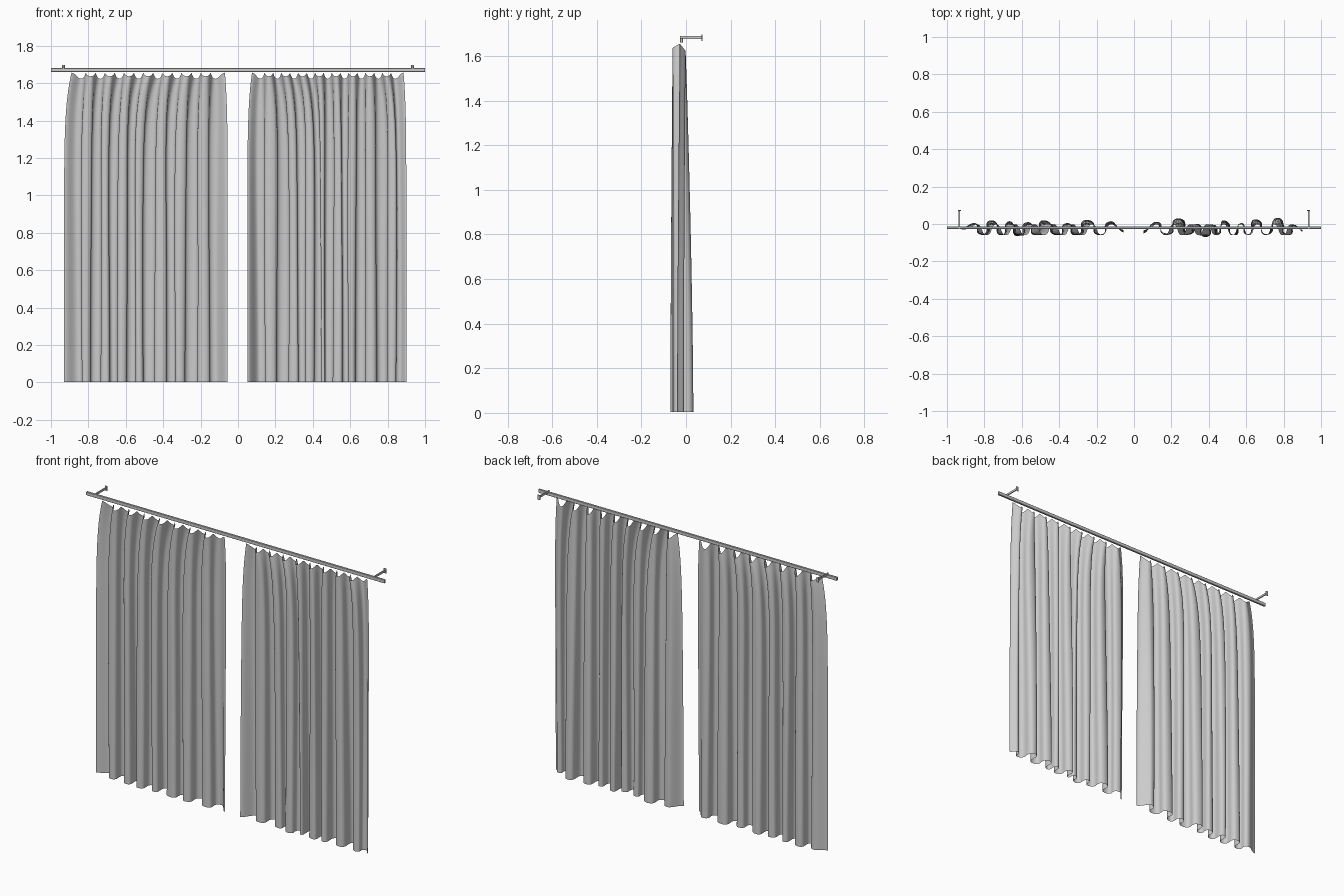
import bpy, bmesh, math

if "Cube" in bpy.data.objects:
    bpy.data.objects.remove(bpy.data.objects["Cube"])


def box(name, lo, hi, bevel=0.0):
    """Axis-aligned box from two corners, optionally bevelled."""
    bm = bmesh.new()
    bmesh.ops.create_cube(bm, size=1)
    for v in bm.verts:
        v.co = [(a + b) / 2 + c * (b - a) for a, b, c in zip(lo, hi, v.co)]
    if bevel:
        bmesh.ops.bevel(bm, geom=bm.edges[:], offset=bevel, segments=1, affect='EDGES')
    return finish(name, bm)


def finish(name, bm):
    me = bpy.data.meshes.new(name)
    bm.to_mesh(me)
    bm.free()
    ob = bpy.data.objects.new(name, me)
    bpy.context.collection.objects.link(ob)
    return ob


def curtain(name, folds, top_left, top_right, rows=44, steps=16):
    """Pleated sheet: even pleats at the heading relax into the given folds at the hem."""
    n = len(folds) - 1
    bm = bmesh.new()
    grid = []
    for r in range(rows + 1):
        h = (r / rows) ** 0.7              # 0 hem, 1 heading, denser near the top
        gather = h ** 10                   # tight gather near the heading
        rise = h ** 1.5
        pts = []
        for i, (x, y) in enumerate(folds):
            tx = top_left + (top_right - top_left) * i / n
            end = i in (0, n)
            ty = -0.028 if end else (-0.002 if i % 2 else -0.06)
            sway = 0 if end else 0.006 * math.sin(3.2 * h + 1.9 * i) * (1 - gather)
            pts.append((x + (tx - x) * gather + sway, y + (ty - y) * rise))
        row = []
        for j in range(n * steps + 1):
            i = min(j // steps, n - 1)
            t = j / steps - i
            (x0, y0), (x1, y1) = pts[i], pts[i + 1]
            # bulbous folds that overhang slightly, flat at the two free edges
            k = 0 if i in (0, n - 1) else 1.25 * (1 - 0.7 * gather)
            u = t + k * math.sin(2 * math.pi * t) / (2 * math.pi)
            c = (1 - math.cos(math.pi * t)) / 2
            y = y0 + (y1 - y0) * c
            # heading sags between hooks, more at the back folds
            d = y + 0.028
            sag = min(0.034, abs(d) * (1.25 if d > 0 else 0.6))
            z = 0.003 + h * 1.653 - sag * h ** 14
            row.append(bm.verts.new((x0 + (x1 - x0) * u, y, z)))
        grid.append(row)
    for a, b in zip(grid, grid[1:]):
        for j in range(len(a) - 1):
            f = bm.faces.new((a[j], a[j + 1], b[j + 1], b[j]))
            f.smooth = True
    return finish(name, bm)


# Curtain panels: fold turning points (x, y) at the hem
left = [(-0.93, -0.03), (-0.86, 0.005), (-0.81, -0.055), (-0.76, 0.02), (-0.71, -0.06),
        (-0.665, 0.015), (-0.62, -0.065), (-0.57, 0.01), (-0.53, -0.055), (-0.48, 0.02),
        (-0.41, -0.06), (-0.36, 0.005), (-0.31, -0.06), (-0.25, 0.022), (-0.185, -0.055),
        (-0.12, 0.015), (-0.055, -0.045)]
right = [(0.05, -0.05), (0.11, 0.012), (0.18, -0.05), (0.24, 0.03), (0.30, -0.05),
         (0.34, 0.0), (0.385, -0.07), (0.43, -0.01), (0.455, -0.05), (0.48, 0.02),
         (0.54, -0.06), (0.57, 0.005), (0.61, -0.055), (0.65, 0.025), (0.71, -0.055),
         (0.77, 0.033), (0.83, -0.055), (0.86, -0.01), (0.9, -0.04)]
curtain("left_curtain", left, -0.89, -0.07)
curtain("right_curtain", right, 0.075, 0.885)

# Flat curtain rail
box("curtain_rail", (-1, -0.026, 1.66), (1, -0.014, 1.681), 0.0015)

# Wall brackets: arm and wall plate at each end
for side, s in (("left", -1), ("right", 1)):
    x = 0.934 * s
    box(side + "_bracket_arm", (x - 0.003, -0.026, 1.677), (x + 0.003, 0.073, 1.689))
    box(side + "_bracket_plate", (x - 0.008, 0.07, 1.668), (x + 0.008, 0.075, 1.697), 0.001)
